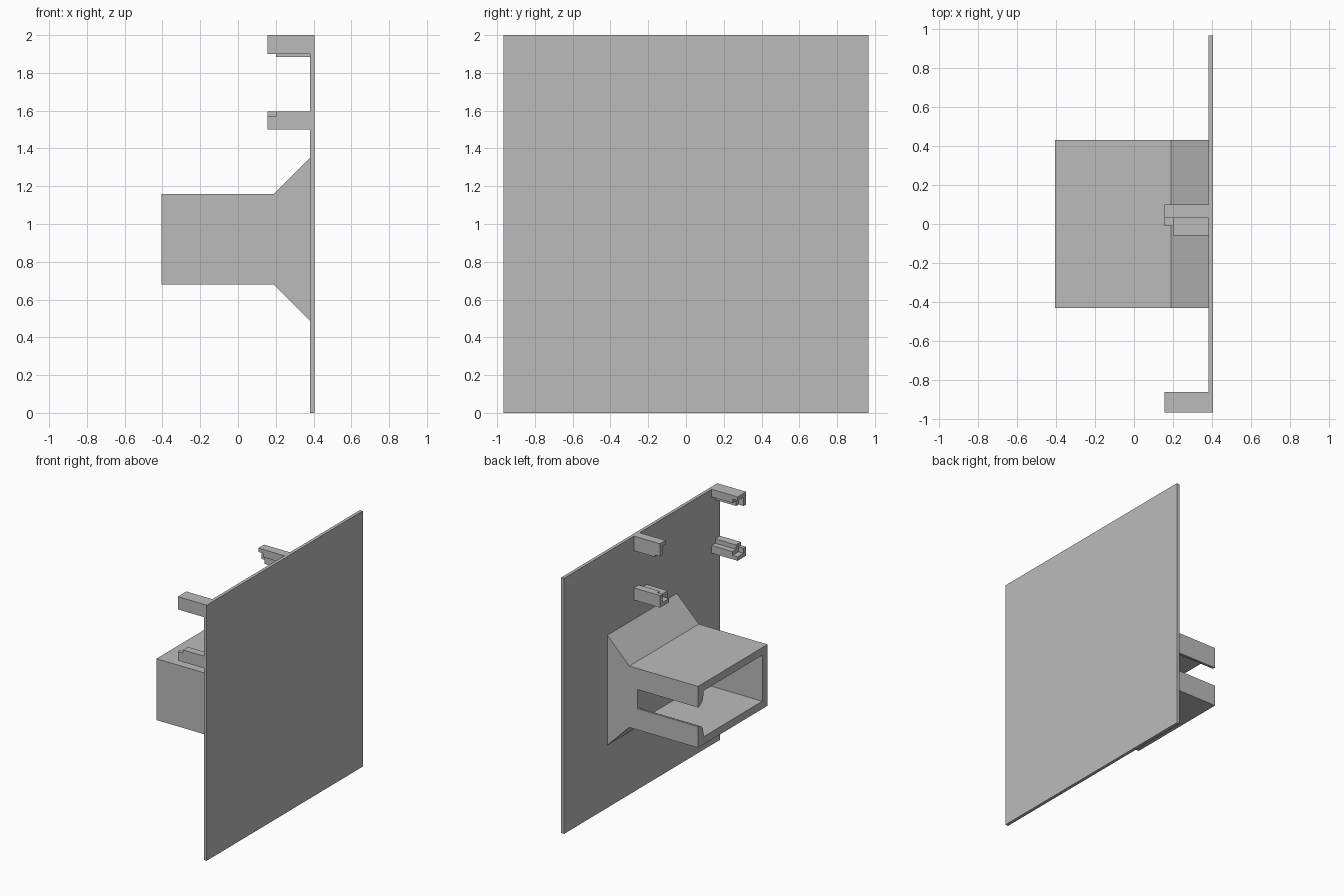
import bpy, bmesh, math
from mathutils import Vector

cube = bpy.data.objects.get("Cube")
if cube:
    bpy.data.objects.remove(cube, do_unlink=True)

grey = bpy.data.materials.new("plain grey")
grey.use_nodes = True
grey.diffuse_color = (0.5, 0.5, 0.5, 1)
grey.node_tree.nodes["Principled BSDF"].inputs["Base Color"].default_value = (0.5, 0.5, 0.5, 1)


def prism(name, points, start, end, axis):
    """Extrude a flat profile: (y, z) points along x, or (x, z) points along y."""
    def place(p, d):
        return (d, p[0], p[1]) if axis == "x" else (p[0], d, p[1])
    bm = bmesh.new()
    face = bm.faces.new([bm.verts.new(place(p, start)) for p in points])
    new = bmesh.ops.extrude_face_region(bm, geom=[face])["geom"]
    shift = Vector(place((0, 0), end - start))
    bmesh.ops.translate(bm, vec=shift, verts=[v for v in new if isinstance(v, bmesh.types.BMVert)])
    bmesh.ops.recalc_face_normals(bm, faces=bm.faces)
    mesh = bpy.data.meshes.new(name)
    bm.to_mesh(mesh)
    bm.free()
    mesh.materials.append(grey)
    obj = bpy.data.objects.new(name, mesh)
    bpy.context.collection.objects.link(obj)
    return obj


PLATE_X, TIP_X, LEDGE_X = 0.38, 0.155, 0.2
HALF_Y, MID_Z = 0.965, 0.92

# Flat panel
prism("panel", [(-HALF_Y, 0), (HALF_Y, 0), (HALF_Y, 2), (-HALF_Y, 2)], PLATE_X, 0.405, "x")

# Hollow sleeve, open at the end and slotted on one side with rounded lips
W, H, IN_W, IN_H, SLOT = 0.43, 0.24, 0.365, 0.18, 0.075
R = W - IN_W
lip = []
for i in range(7):
    a = math.radians(90 + 15 * i)
    lip.append((W + R * math.cos(a), -SLOT - R + R * math.sin(a)))
lower = [(-W, -H), (W, -H)] + lip + [(IN_W, -IN_H), (-IN_W, -IN_H)]
upper = [(y, -z) for y, z in reversed(lower)]
section = [(y, MID_Z + z) for y, z in lower + upper]
SLEEVE_END = 0.12
prism("sleeve", section, -0.405, SLEEVE_END, "x")

# Solid flared collar joining the sleeve to the panel
half = [(SLEEVE_END, H), (0.19, H), (PLATE_X, 0.43)]
collar = [(x, MID_Z + z) for x, z in half] + [(x, MID_Z - z) for x, z in reversed(half)]
prism("collar", collar, -W, W, "y")


def corner(y, z, sy, sz, ly, lz, t):
    """L section whose outer corner is (y, z) and whose arms run along sy and sz."""
    pts = [(0, 0), (ly, 0), (ly, t), (t, t), (t, lz), (0, lz)]
    return [(y + sy * a, z + sz * b) for a, b in pts]


# Four corner clips: outer L rail with a shorter supporting ledge inside
clips = [
    ("upper_back", 0.10, 2.0, -1, -1, 0.07, 0.10, 0.07, 0.115),
    ("lower_back", 0.10, 1.5, -1, 1, 0.11, 0.095, 0.16, 0.095),
    ("upper_front", -HALF_Y, 2.0, 1, -1, 0.105, 0.10, 0.105, 0.10),
    ("lower_front", -HALF_Y, 1.5, 1, 1, 0.105, 0.07, 0.105, 0.095),
]
for name, y, z, sy, sz, ly, lz, ledge_y, ledge_z in clips:
    prism(name + "_clip", corner(y, z, sy, sz, ly, lz, 0.03), TIP_X, PLATE_X, "x")
    prism(name + "_ledge", corner(y, z, sy, sz, ledge_y, ledge_z, 0.06), LEDGE_X, PLATE_X, "x")
